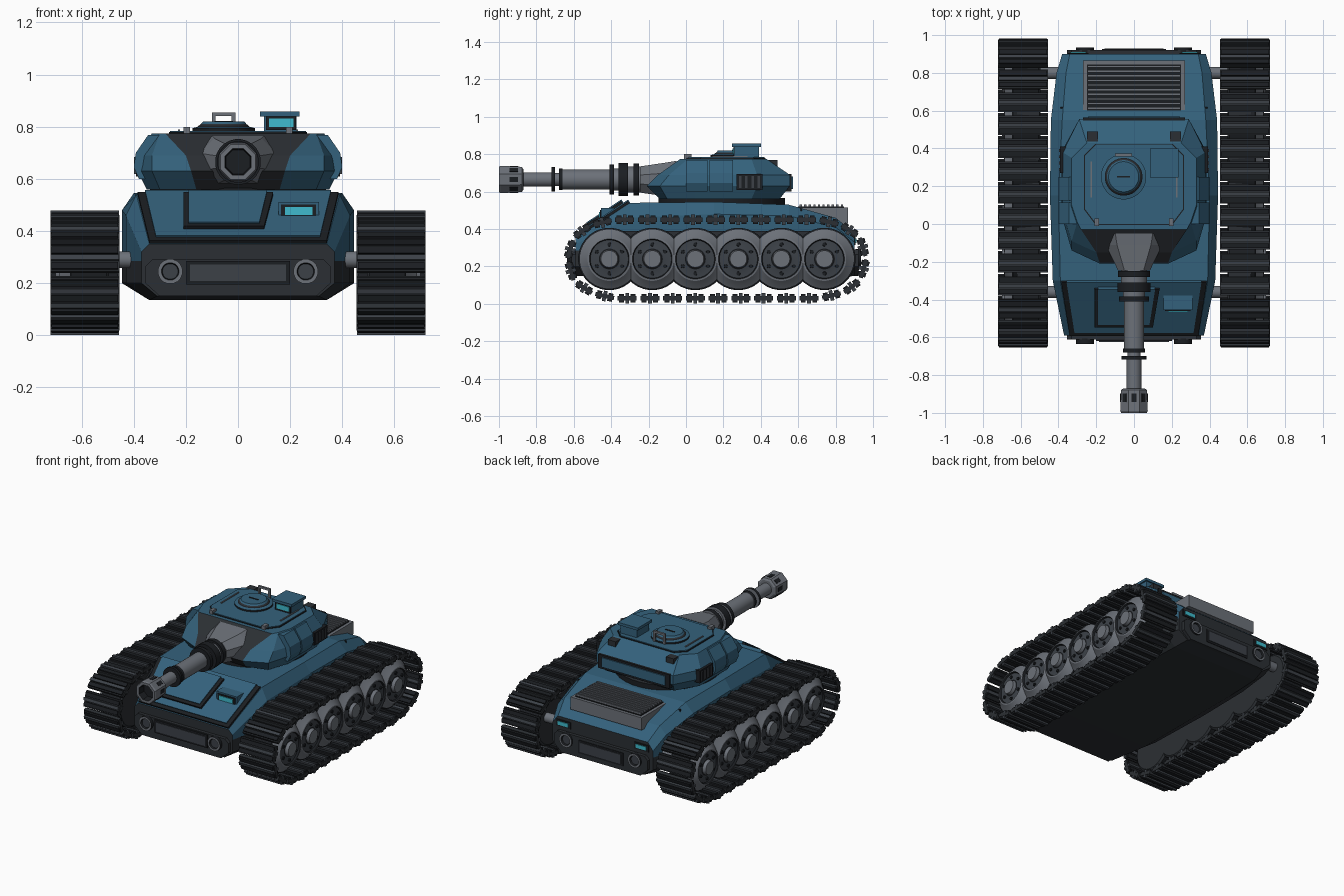
import bpy, bmesh
from math import radians, sin, cos, pi, atan2
from mathutils import Matrix, Vector

if "Cube" in bpy.data.objects:
    bpy.data.objects.remove(bpy.data.objects["Cube"])


def material(name, r, g, b):
    m = bpy.data.materials.new(name)
    m.use_nodes = True
    m.diffuse_color = (r, g, b, 1)
    node = next(n for n in m.node_tree.nodes if n.type == 'BSDF_PRINCIPLED')
    node.inputs["Base Color"].default_value = (r, g, b, 1)
    node.inputs["Roughness"].default_value = 0.6
    return m


PALETTE = [material("blue_paint", .034, .12, .2), material("dark_steel", .024, .028, .033),
           material("mid_steel", .045, .053, .064), material("light_steel", .15, .165, .19),
           material("cyan_glow", .05, .5, .62), material("black_trim", .011, .013, .016)]
BLUE, DARK, MID, LIGHT, CYAN, BLACK = range(6)


def finish(bm, name, mirror=False, smooth=False):
    bmesh.ops.recalc_face_normals(bm, faces=bm.faces)
    mesh = bpy.data.meshes.new(name)
    bm.to_mesh(mesh)
    bm.free()
    for m in PALETTE:
        mesh.materials.append(m)
    if smooth:
        mesh.shade_smooth()
        mesh.set_sharp_from_angle(angle=radians(30))
    ob = bpy.data.objects.new(name, mesh)
    bpy.context.scene.collection.objects.link(ob)
    if mirror:
        ob.modifiers.new("Mirror", 'MIRROR')
    return ob


def add_box(bm, mat, centre, size, frame=Matrix()):
    move = frame @ Matrix.Translation(centre) @ Matrix.Diagonal((*size, 1))
    made = bmesh.ops.create_cube(bm, size=1, matrix=move)
    for f in {f for v in made['verts'] for f in v.link_faces}:
        f.material_index = mat


def box(name, mat, x, y, z, mirror=False):
    """Box from three (low, high) ranges."""
    bm = bmesh.new()
    spans = (x, y, z)
    add_box(bm, mat, [(a + b) / 2 for a, b in spans], [b - a for a, b in spans])
    return finish(bm, name, mirror)


def add_loft(bm, rings, rule):
    rows = [[bm.verts.new(p) for p in ring] for ring in rings]
    n = len(rows[0])
    faces = [bm.faces.new(rows[0]), bm.faces.new(rows[-1])]
    for a, b in zip(rows, rows[1:]):
        faces += [bm.faces.new((a[i], a[(i + 1) % n], b[(i + 1) % n], b[i])) for i in range(n)]
    for f in faces:
        f.material_index = rule(f.calc_center_median()) if callable(rule) else rule


def loft(name, rings, rule, mirror=False):
    bm = bmesh.new()
    add_loft(bm, rings, rule)
    return finish(bm, name, mirror)


def plate(name, mat, outline, depth, frame):
    """Flat outline raised along the local z of a frame."""
    rings = [[frame @ Vector((x, y, h)) for x, y in outline] for h in (-.01, depth)]
    return loft(name, rings, mat)


def add_lathe(bm, profile, frame, sides):
    """Profile rows are (distance, radius, colour of the next band)."""
    rows = [[bm.verts.new(frame @ Vector((r * cos(a), r * sin(a), t)))
             for a in [2 * pi * (i + .5) / sides for i in range(sides)]] for t, r, m in profile]
    bm.faces.new(rows[0]).material_index = profile[0][2]
    bm.faces.new(rows[-1]).material_index = profile[-1][2]
    for a, b, p in zip(rows, rows[1:], profile):
        for i in range(sides):
            j = (i + 1) % sides
            bm.faces.new((a[i], a[j], b[j], b[i])).material_index = p[2]


def lathe(name, profile, frame, sides=32, mirror=False):
    bm = bmesh.new()
    add_lathe(bm, profile, frame, sides)
    return finish(bm, name, mirror, smooth=sides > 12)


def at(x, y, z):
    return Matrix.Translation((x, y, z))


FORWARD = Matrix.Rotation(pi / 2, 4, 'X')
BACKWARD = Matrix.Rotation(-pi / 2, 4, 'X')
OUTWARD = Matrix.Rotation(pi / 2, 4, 'Y')


def both(half):
    """Close a right-hand outline with its reflection in x."""
    return half + [(-p[0], *p[1:]) for p in reversed(half)]


# Hull: chamfered sections from nose to tail, dark below the belt
sections = [(-.59, .31, .15, .37, .32, .34, .35), (-.3, .34, .135, .43, .46, .39, .54),
            (.15, .34, .135, .445, .48, .4, .545), (.55, .34, .135, .44, .47, .38, .53),
            (.8, .33, .135, .41, .41, .36, .46), (.9, .31, .15, .38, .33, .34, .38)]
hull = [both([(bw, y, zb), (sw, y, .2), (sw, y, .285), (sw, y, zh), (tw, y, zt)])
        for y, bw, zb, sw, zh, tw, zt in sections]
loft("hull", hull, lambda c: DARK if c.z < .28 and abs(c.y) < .95 else BLUE)
for label, y in (("front", -.6), ("rear", .9)):
    loft(label + "_bumper", [both([(.3, v, .15), (.355, v, .2), (.355, v, .265), (.33, v, .29)])
                             for v in (y - .012, y + .022)], DARK)
box("front_panel_trim", BLACK, (-.2, .2), (-.62, -.6), (.195, .285))
box("front_panel", MID, (-.185, .185), (-.624, -.6), (.208, .272))
box("rear_panel_trim", BLACK, (-.17, .17), (.9, .926), (.18, .27))
box("rear_panel", MID, (-.155, .155), (.9, .93), (.193, .258))
lamp = [(0, .048, BLACK), (.03, .048, LIGHT), (.03, .034, BLACK), (.018, .03, MID)]
for label, y, turn in (("headlamps", -.605, FORWARD), ("tail_lamps", .905, BACKWARD)):
    lathe(label, lamp, at(.26, y, .245) @ turn, 16, True)
box("rear_light_housings", BLACK, (.24, .35), (.88, .906), (.315, .36), True)
box("rear_lights", CYAN, (.255, .335), (.88, .911), (.325, .35), True)

# Sloped nose armour with trimmed panels
slope = at(0, -.445, .445) @ Matrix.Rotation(atan2(.19, .29), 4, 'X')
plate("nose_trim", BLACK, [(-.34, -.168), (.34, -.168), (.385, .17), (-.385, .17)], .014, slope)
plate("nose_plate", BLUE, [(-.315, -.145), (.315, -.145), (.357, .175), (-.357, .175)], .02, slope)
plate("hatch_trim", BLACK, [(-.21, -.1), (.1, -.1), (.135, .14), (-.21, .14)], .034, slope)
plate("hatch", BLUE, [(-.19, -.08), (.082, -.08), (.112, .145), (-.19, .145)], .04, slope)
box("nose_light_housing", BLUE, (.155, .31), (-.455, -.34), (.43, .512))
box("nose_light_trim", BLACK, (.165, .3), (-.46, -.44), (.452, .502))
box("nose_light", CYAN, (.18, .285), (-.465, -.44), (.462, .492))

# Engine deck grille
box("grille_frame", LIGHT, (-.27, .27), (.58, .865), (.43, .515))
box("grille_bed", BLACK, (-.25, .25), (.6, .845), (.5, .52))
bm = bmesh.new()
for i in range(10):
    add_box(bm, LIGHT, (0, .613 + i * .0245, .523), (.49, .012, .018))
finish(bm, "grille_slats")
box("deck_slits", BLACK, (.33, .39), (.612, .62), (.47, .51), True)

# Running gear: axles, side core and six cone-faced wheels each side
for label, y in (("front", -.36), ("rear", .8)):
    lathe(label + "_axles", [(0, .032, LIGHT), (.15, .032, LIGHT)],
          at(.37, y, .29) @ OUTWARD, 16, True)
box("wheel_core", DARK, (.5, .62), (-.42, .75), (.13, .39), True)
wheel = [(0, .15, DARK), (.01, .163, BLACK), (.145, .167, BLACK), (.15, .158, LIGHT),
         (.19, .117, LIGHT), (.192, .107, BLACK), (.18, .102, MID), (.18, .056, BLACK),
         (.183, .05, LIGHT), (.205, .045, LIGHT)]
for i in range(6):
    hub = at(.495, -.41 + i * .23, .24) @ OUTWARD
    bm = bmesh.new()
    add_lathe(bm, wheel, hub, 32)
    for k in range(6):
        a = k * pi / 3
        add_lathe(bm, [(.17, .012, BLACK), (.188, .01, BLACK)],
                  hub @ at(.078 * cos(a), .078 * sin(a), 0), 8)
    finish(bm, "road_wheels_" + str(i + 1), True, True)

# Track links spaced evenly round a closed loop
quarter = [(.55, .21), (.695, .175), (.765, .115), (.8, 0)]
loop = quarter + [(a, -b) for a, b in quarter[-2::-1]]
loop += [(-a, -b) for a, b in loop]
loop = [Vector((0, a + .165, b + .24)) for a, b in loop]
legs = list(zip(loop, loop[1:] + loop[:1]))
total = sum((b - a).length for a, b in legs)


def along(d):
    d %= total
    for a, b in legs:
        span = (b - a).length
        if d <= span:
            return a + (b - a) * (d / span)
        d -= span
    return loop[0]


COUNT = 30
pitch = total / COUNT
bm = bmesh.new()
for i in range(COUNT):
    tail, head = along(i * pitch), along((i + .84) * pitch)
    step = head - tail
    link = at(.5875, *((tail + head) / 2).yz) @ Matrix.Rotation(atan2(step.z, step.y), 4, 'X')
    add_box(bm, DARK, (0, 0, 0), (.265, step.length, .022), link)
    for offset in (-.3, .3):
        add_box(bm, BLACK, (0, offset * step.length, 0), (.255, .026, .044), link)
    add_box(bm, MID, (0, 0, 0), (.262, .02, .056), link)
finish(bm, "track_links", True)

# Turret shell: faceted rings from the base up, dark face behind the gun
levels = [(.56, [(.16, -.14), (.3, -.1), (.35, .05), (.35, .35), (.26, .5)]),
          (.63, [(.18, -.21), (.33, -.14), (.385, .05), (.385, .38), (.29, .555)]),
          (.69, [(.2, -.15), (.33, -.09), (.378, .06), (.378, .38), (.29, .555)]),
          (.775, [(.28, -.03), (.3, .01), (.33, .1), (.33, .35), (.25, .43)])]
shell = [both([(x, y, z) for x, y in outline]) for z, outline in levels]
loft("turret", shell, lambda c: DARK if c.y < -.05 and abs(c.x) < .1 else BLUE)
lathe("turret_ring", [(0, .34, BLACK), (.035, .34, DARK)], at(0, .19, .53))
roof = [(.2, 0), (.26, .08), (.26, .36), (.2, .42)]
for label, mat, grow, top in (("roof_trim", BLACK, 1.02, .78), ("roof_plate", BLUE, 1, .784)):
    plate(label, mat, both([(x * grow, (y - .2) * grow + .2) for x, y in roof]), top - .77,
          at(0, 0, .77))
box("roof_corner_blocks", DARK, (.19, .25), (.42, .49), (.715, .77), True)
box("roof_knobs", LIGHT, (.185, .21), (-.01, .03), (.77, .8), True)
box("roof_rails", LIGHT, (.222, .23), (.14, .33), (.78, .79), True)
box("bustle_trim", BLACK, (-.27, .27), (.52, .565), (.6, .695))
box("bustle_box", BLUE, (-.24, .24), (.52, .572), (.615, .68))

# Turret side armour and vents
armour = [(.6, .38), (.645, .4), (.7, .392), (.768, .345)]
for label, y0, y1 in (("front", .0, .115), ("middle", .125, .25)):
    loft(label + "_side_armour", [[(.3, y0, z), (x, y0, z), (x, y1, z), (.3, y1, z)]
                                  for z, x in armour], BLUE, True)
box("side_vents", BLACK, (.34, .392), (.27, .41), (.61, .695), True)
bm = bmesh.new()
for i in range(4):
    add_box(bm, MID, (.39, .29 + i * .033, .652), (.016, .014, .065))
finish(bm, "side_vent_slats", True)

# Commander hatch and sight box
lathe("commander_hatch", [(0, .12, BLACK), (.02, .12, BLUE), (.025, .1, BLACK), (.03, .095, DARK),
                          (.035, .088, BLUE), (.045, .08, BLUE)], at(-.055, .25, .775))
box("hatch_slot", BLACK, (-.09, -.02), (.245, .255), (.81, .823))
bm = bmesh.new()
add_box(bm, LIGHT, (-.055, .365, .848), (.09, .014, .014))
for x in (-.093, -.017):
    add_box(bm, LIGHT, (x, .365, .812), (.014, .014, .07))
finish(bm, "hatch_handle")
box("sight_body", BLUE, (.1, .225), (.26, .39), (.77, .845))
box("sight_roof", BLUE, (.085, .235), (.245, .4), (.84, .858))
box("sight_trim", BLACK, (.108, .222), (.253, .27), (.788, .84))
box("sight_lens", CYAN, (.118, .212), (.249, .27), (.8, .832))

# Gun mantlet, barrel and muzzle
mantlet = [(-.05, .165, .09, .1), (-.11, .15, .085, .09), (-.245, .085, .06, .07)]
loft("mantlet", [both([(w * .6, y, .665 - h), (w, y, .665 - d * .4), (w, y, .665 + d * .4),
                       (w * .6, y, .665 + h)]) for y, w, d, h in mantlet], LIGHT)
bands = [(.2, .25, .07, LIGHT), (.25, .28, .086, BLACK), (.28, .31, .07, LIGHT),
         (.31, .36, .088, BLACK), (.36, .385, .06, LIGHT), (.385, .41, .08, BLACK),
         (.41, .66, .054, LIGHT), (.66, .68, .058, BLACK), (.68, .7, .034, LIGHT),
         (.7, .718, .066, BLACK), (.718, .88, .039, LIGHT)]
gun = at(0, 0, .665) @ FORWARD
lathe("barrel", [p for a, b, r, m in bands for p in ((a, r, m), (b, r, m))], gun, 24)
bm = bmesh.new()
add_lathe(bm, [(.87, .06, LIGHT), (.878, .073, LIGHT), (.99, .079, LIGHT), (1, .073, LIGHT),
               (1, .055, BLACK), (.95, .05, BLACK)], gun, 8)
for k in range(8):
    ray = gun @ Matrix.Rotation(k * pi / 4, 4, 'Z')
    add_box(bm, BLACK, (.066, 0, .92), (.014, .026, .045), ray)
finish(bm, "muzzle_brake")
